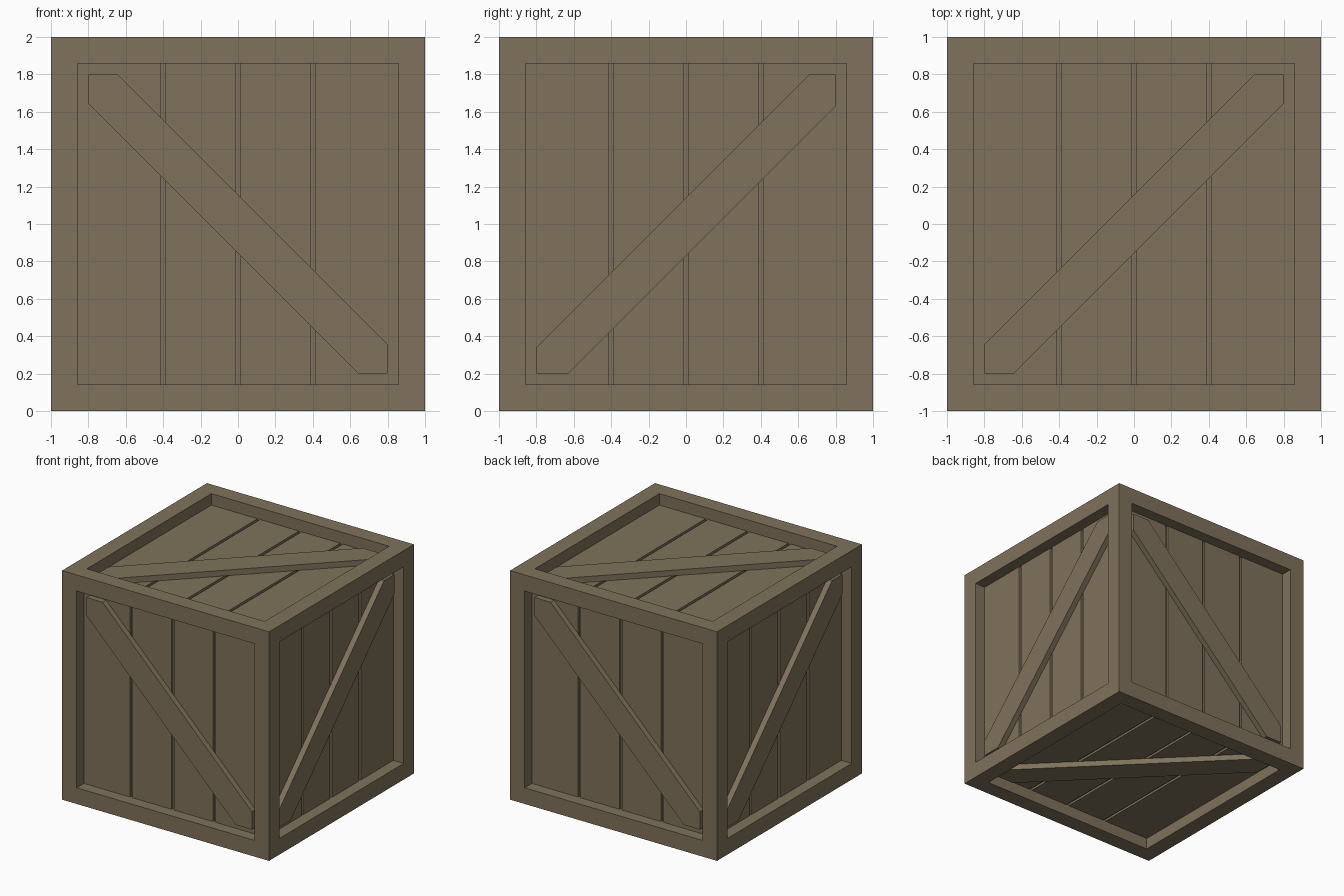
import bpy, bmesh
from mathutils import Vector

if "Cube" in bpy.data.objects:
    bpy.data.objects.remove(bpy.data.objects["Cube"])

FRAME = 0.2        # width of the frame border
RECESS = 0.1       # how far the panels sit behind the frame
GROOVE = 0.0125    # half width of the gap between planks
GROOVE_DEPTH = 0.02
HALF = 1 - FRAME
CENTRE = Vector((0, 0, 1))

wood = bpy.data.materials.new("wood")
wood.diffuse_color = (0.212, 0.168, 0.104, 1)
wood.use_nodes = True
wood.node_tree.nodes["Principled BSDF"].inputs["Base Color"].default_value = wood.diffuse_color


def finish(bm, name):
    bmesh.ops.recalc_face_normals(bm, faces=bm.faces)
    mesh = bpy.data.meshes.new(name)
    bm.to_mesh(mesh)
    bm.free()
    mesh.materials.append(wood)
    obj = bpy.data.objects.new(name, mesh)
    bpy.context.collection.objects.link(obj)
    return obj


# Crate body: cube with a recessed panel on every side
bm = bmesh.new()
bmesh.ops.create_cube(bm, size=2)
bmesh.ops.translate(bm, verts=bm.verts, vec=CENTRE)
bm.normal_update()
panels = list(bm.faces)
bmesh.ops.inset_individual(bm, faces=panels, thickness=FRAME)
for panel in panels:
    wall = bmesh.ops.extrude_discrete_faces(bm, faces=[panel])["faces"][0]
    n = wall.normal.copy()
    bmesh.ops.translate(bm, verts=wall.verts, vec=-n * RECESS)

    # Plank grooves: slice the panel, then sink the narrow strips
    across = Vector((0, 1, 0)) if abs(n.x) > 0.5 else Vector((1, 0, 0))
    strips = [wall]
    for pos in (-0.4, 0, 0.4):
        for side in (-GROOVE, GROOVE):
            geom = set(strips)
            for f in strips:
                geom.update(f.edges, f.verts)
            cut = bmesh.ops.bisect_plane(bm, geom=list(geom), plane_co=CENTRE + across * (pos + side),
                                         plane_no=across)
            strips = [g for g in cut["geom"] if isinstance(g, bmesh.types.BMFace)]
    gaps = [f for f in strips
            if max(v.co.dot(across) for v in f.verts) - min(v.co.dot(across) for v in f.verts) < 0.1]
    for f in bmesh.ops.extrude_discrete_faces(bm, faces=gaps)["faces"]:
        bmesh.ops.translate(bm, verts=f.verts, vec=-n * GROOVE_DEPTH)
finish(bm, "crate_body")


# Diagonal brace: strip trimmed to the panel opening
def brace(name, u, v, n, off=0.0, w=0.156):
    u, v, n = Vector(u), Vector(v), Vector(n)
    h = HALF
    outline = [(-h, -h), (-h + w - off, -h), (h, h + off - w),
               (h, h), (h - off - w, h), (-h, -h + off + w)]
    bm = bmesh.new()
    base = bm.faces.new([bm.verts.new(CENTRE + u * a + v * b + n * (1 - RECESS)) for a, b in outline])
    top = bmesh.ops.extrude_face_region(bm, geom=[base], use_keep_orig=True)["geom"]
    bmesh.ops.translate(bm, verts=[g for g in top if isinstance(g, bmesh.types.BMVert)], vec=n * 0.05)
    finish(bm, name)


brace("brace_front", (-1, 0, 0), (0, 0, 1), (0, -1, 0))
brace("brace_back", (1, 0, 0), (0, 0, 1), (0, 1, 0))
brace("brace_right", (0, 1, 0), (0, 0, 1), (1, 0, 0), off=-0.015)
brace("brace_left", (0, -1, 0), (0, 0, 1), (-1, 0, 0), off=-0.015)
brace("brace_top", (1, 0, 0), (0, 1, 0), (0, 0, 1))
brace("brace_bottom", (1, 0, 0), (0, -1, 0), (0, 0, -1))
